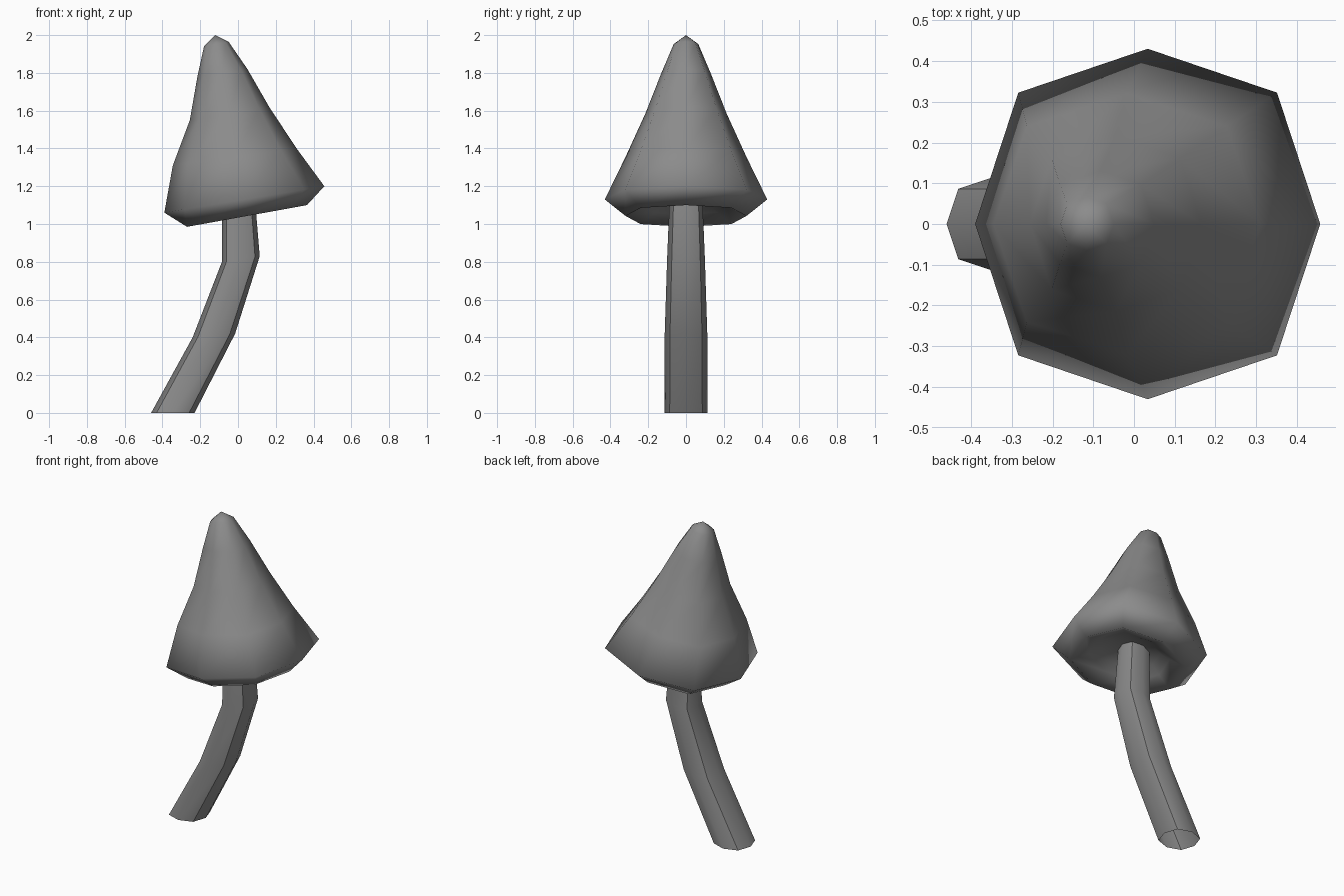
import bpy, bmesh, math

if "Cube" in bpy.data.objects:
    bpy.data.objects.remove(bpy.data.objects["Cube"], do_unlink=True)

GREY = (0.26, 0.26, 0.26, 1)
grey = bpy.data.materials.new("mushroom_grey")
grey.use_nodes = True
grey.diffuse_color = GREY
grey.node_tree.nodes["Principled BSDF"].inputs["Base Color"].default_value = GREY


def ring(bm, left, right, depth):
    """Tilted eight-sided ring between a left and a right (x, z) point."""
    cx, cz = (left[0] + right[0]) / 2, (left[1] + right[1]) / 2
    hx, hz = (right[0] - left[0]) / 2, (right[1] - left[1]) / 2
    verts = []
    for i in range(8):
        a = i * math.pi / 4
        k = 1.06 if i % 2 else 1.0      # corners bulge slightly
        c, s = k * math.cos(a), k * math.sin(a)
        verts.append(bm.verts.new((cx + hx * c, depth * s, cz + hz * c)))
    return verts


def loft(name, sections, start=None, end=None):
    """Skin the rings in order, with optional closing points."""
    bm = bmesh.new()
    rings = [ring(bm, *s) for s in sections]
    for lo, hi in zip(rings, rings[1:]):
        for i in range(8):
            j = (i + 1) % 8
            bm.faces.new((lo[i], lo[j], hi[j], hi[i]))
    for point, loop, flip in ((start, rings[0], True), (end, rings[-1], False)):
        if point:
            tip = bm.verts.new(point)
            for i in range(8):
                a, b = loop[i], loop[(i + 1) % 8]
                bm.faces.new((b, a, tip) if flip else (a, b, tip))
    mesh = bpy.data.meshes.new(name)
    bm.to_mesh(mesh)
    bm.free()
    mesh.materials.append(grey)
    obj = bpy.data.objects.new(name, mesh)
    bpy.context.collection.objects.link(obj)
    bpy.ops.object.select_all(action='DESELECT')
    obj.select_set(True)
    bpy.context.view_layer.objects.active = obj
    return obj


# Bent stem, open at the foot, its top hidden in the cap
loft("stem", [
    ((-0.46, 0.0), (-0.23, 0.0), 0.115),
    ((-0.24, 0.40), (-0.015, 0.42), 0.113),
    ((-0.085, 0.80), (0.115, 0.83), 0.10),
    ((-0.085, 1.17), (0.085, 1.19), 0.085),
])
bpy.ops.object.shade_smooth_by_angle(angle=math.radians(45))

# Leaning cap: hollow underside, rolled lip, rim, then up to the tip
loft("cap", [
    ((-0.14, 1.10), (0.18, 1.15), 0.16),
    ((-0.19, 1.05), (0.26, 1.13), 0.22),
    ((-0.27, 0.985), (0.365, 1.10), 0.32),
    ((-0.39, 1.06), (0.457, 1.20), 0.43),
    ((-0.345, 1.31), (0.31, 1.40), 0.32),
    ((-0.255, 1.55), (0.165, 1.62), 0.215),
    ((-0.215, 1.78), (0.05, 1.82), 0.13),
    ((-0.18, 1.94), (-0.05, 1.965), 0.065),
], start=(0.01, 0, 1.16), end=(-0.12, 0, 2.0))
bpy.ops.object.shade_smooth()
